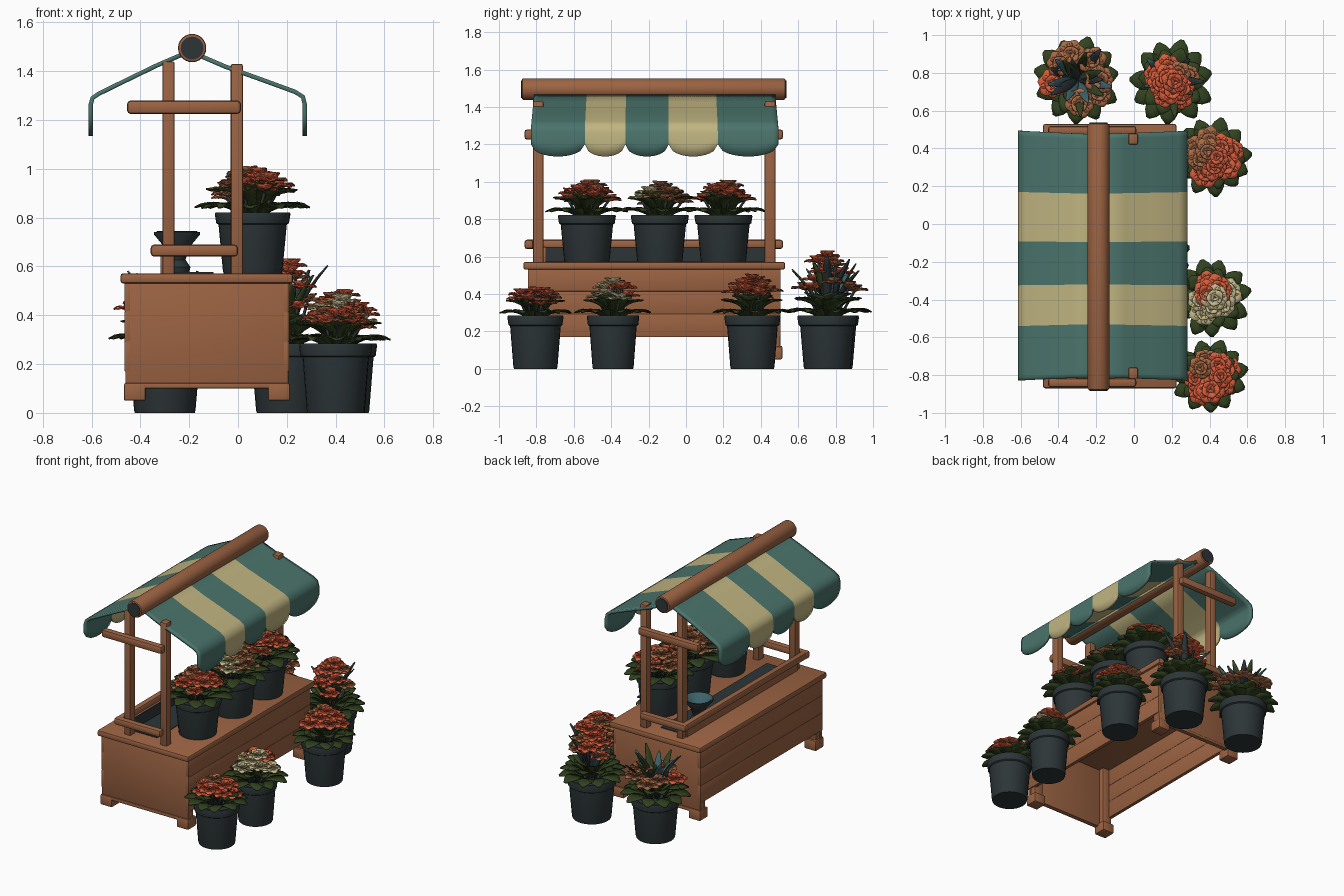
import bpy, bmesh, math, random
from mathutils import Vector

if "Cube" in bpy.data.objects:
    bpy.data.objects.remove(bpy.data.objects["Cube"])
random.seed(4)

COL = {"wood": (.33, .125, .055), "slate pot": (.026, .036, .039), "teal cloth": (.07, .175, .15),
       "cream cloth": (.53, .46, .22), "orange petal": (.68, .11, .045), "brown petal": (.40, .145, .06),
       "leaf green": (.032, .055, .014), "cream petal": (.58, .50, .26), "blue leaf": (.045, .12, .14)}
MAT = {}
for n, c in COL.items():
    MAT[n] = bpy.data.materials.new(n)
    MAT[n].diffuse_color = (*c, 1)


def finish(name, bm, mats, smooth=40):
    me = bpy.data.meshes.new(name)
    bm.to_mesh(me)
    bm.free()
    ob = bpy.data.objects.new(name, me)
    bpy.context.collection.objects.link(ob)
    for m in mats:
        me.materials.append(MAT[m])
    bpy.ops.object.select_all(action='DESELECT')
    ob.select_set(True)
    bpy.context.view_layer.objects.active = ob
    bpy.ops.object.shade_smooth_by_angle(angle=math.radians(smooth))
    return ob


def box(name, x, y, z, mat="wood", bevel=.008):
    """Bevelled box from (min, max) ranges."""
    bm = bmesh.new()
    bmesh.ops.create_cube(bm, size=1)
    for v in bm.verts:
        v.co = [(r[0] + r[1]) / 2 + c * (r[1] - r[0]) for r, c in zip((x, y, z), v.co)]
    if bevel:
        bmesh.ops.bevel(bm, geom=bm.edges[:], offset=bevel, segments=2, affect='EDGES', profile=.5)
    return finish(name, bm, [mat])


def lathe(name, prof, loc, mat, n=28):
    bm = bmesh.new()
    vs = [bm.verts.new((r, 0, z)) for r, z in prof]
    es = [bm.edges.new(p) for p in zip(vs, vs[1:])]
    bmesh.ops.spin(bm, geom=vs + es, axis=(0, 0, 1), cent=(0, 0, 0), angle=math.tau, steps=n)
    bmesh.ops.remove_doubles(bm, verts=bm.verts[:], dist=1e-4)
    bmesh.ops.recalc_face_normals(bm, faces=bm.faces[:])
    bmesh.ops.translate(bm, verts=bm.verts[:], vec=loc)
    return finish(name, bm, [mat])


# ---- counter: open-bottomed box of boards, feet and top
X0, X1, Y0, Y1 = -.465, .21, -.845, .505
for s, x in (("back", (X0, X0 + .025)), ("serving", (X1 - .025, X1))):
    for i in range(3):
        z = .17 + i * .122
        box(f"{s}_side_plank_{i}", x, (Y0, Y1), (z, z + .1225), bevel=.003)
for s, y in (("front", (Y0, Y0 + .025)), ("rear", (Y1 - .025, Y1))):
    box(f"{s}_end_panel", (X0 + .003, X1 - .003), y, (.1, .54), bevel=.004)
    out = -.008 if s == "front" else .008
    box(f"{s}_bottom_strip", (X0, X1), (y[0] + out, y[1] + out), (.1, .122), bevel=.004)
for i, x in enumerate((X0 - .003, X1 - .087)):
    for j, y in enumerate((Y0 - .01, Y1 - .08)):
        box(f"foot_{i}{j}", (x, x + .09), (y, y + .09), (.05, .12))
        box(f"corner_post_{i}{j}", (x + .01, x + .08), (y + .015, y + .075), (.1, .54))
box("counter_top", (-.482, .225), (-.87, .53), (.53, .572), bevel=.012)

# ---- posts and rails
for i, (x, top) in enumerate(((-.285, 1.44), (-.005, 1.43))):
    for j, y in enumerate((-.79, .45)):
        box(f"post_{i}{j}", (x - .025, x + .025), (y - .029, y + .029), (.56, top))
for j, y in enumerate((-.84, .495)):
    box(f"upper_rail_{j}", (-.455, .012), (y - .024, y + .024), (1.225, 1.28), bevel=.015)
    box(f"lower_rail_{j}", (-.358, .0), (y - .024, y + .024), (.64, .69), bevel=.015)
box("back_rail", (-.355, -.31), (-.86, .515), (.64, .69), bevel=.015)
box("back_board", (-.318, -.3), (-.78, .44), (.57, .65), bevel=.003)
box("shelf_liner", (-.3, -.292), (-.75, .42), (.572, .652), "slate pot", 0)
box("counter_liner", (-.3, -.1), (-.75, .42), (.57, .577), "slate pot", 0)


# ---- ridge beam with dark end caps
def rod(name, c, r, length, mat, bev):
    bm = bmesh.new()
    bmesh.ops.create_cone(bm, cap_ends=True, segments=24, radius1=r, radius2=r, depth=length)
    if bev:
        rims = [e for e in bm.edges if abs(e.verts[0].co.z - e.verts[1].co.z) < 1e-4]
        bmesh.ops.bevel(bm, geom=rims, offset=bev, segments=2, affect='EDGES', profile=.5)
    for v in bm.verts:
        v.co = Vector((v.co.x, -v.co.z, v.co.y)) + Vector(c)
    finish(name, bm, [mat])


rod("ridge_beam", (-.188, -.173, 1.495), .058, 1.41, "wood", .01)
for n, y in (("front", -.879), ("rear", .533)):
    rod(n + "_beam_cap", (-.188, y, 1.495), .047, .008, "slate pot", 0)

# ---- striped awning with scalloped valance
stripes = [-.81, -.53, -.32, -.095, .16, .475]
for side, prof in (("left", [(-.19, 1.485), (-.33, 1.425), (-.47, 1.357), (-.57, 1.308), (-.596, 1.29), (-.604, 1.262)]),
                   ("right", [(-.19, 1.478), (-.05, 1.418), (.09, 1.368), (.235, 1.315), (.266, 1.295), (.274, 1.262)])):
    bm = bmesh.new()
    prev = None
    for k in range(5):
        a, b = stripes[k:k + 2]
        for i in range(13):
            if k and i == 0:
                continue
            u = -1 + i / 6
            y = a + (b - a) * (u + 1) / 2
            low = 1.135 + .065 * (1 - math.sqrt(1 - min(1, abs(u)) ** 2))
            pts = prof + [(prof[-1][0], (1.262 + low) / 2), (prof[-1][0], low)]
            # cloth flares slightly at the eaves
            col = [bm.verts.new((x, -.17 + (y + .17) * (1 + .03 * min(1, (1.48 - z) / .2)), z)) for x, z in pts]
            if prev:
                for q in range(len(col) - 1):
                    f = bm.faces.new((prev[q], prev[q + 1], col[q + 1], col[q]))
                    f.material_index = k % 2
            prev = col
    bmesh.ops.recalc_face_normals(bm, faces=bm.faces[:])
    ob = finish(side + "_awning", bm, ["teal cloth", "cream cloth"], 60)
    m = ob.modifiers.new("thickness", 'SOLIDIFY')
    m.thickness, m.offset = .018, 0

# ---- plants
PM = ["leaf green", "orange petal", "brown petal", "cream petal", "blue leaf", "slate pot"]
GREEN, ORANGE, BROWN, CREAM, BLUE, DARK = range(6)


def petal(bm, base, yaw, e0, e1, L, W, mat, fold=.2, n=6):
    """Rounded leaf or petal whose elevation bends from e0 to e1."""
    p, prev = Vector(base), None
    side = Vector((-math.sin(yaw), math.cos(yaw), 0))
    for i in range(n + 1):
        t = i / n
        e = e0 + (e1 - e0) * t
        d = Vector((math.cos(yaw) * math.cos(e), math.sin(yaw) * math.cos(e), math.sin(e)))
        w = W / 2 * math.sin(math.pi * (.06 + .88 * t ** 1.3))
        up = d.cross(side) * fold * w
        row = [bm.verts.new(p + side * w * c + up * abs(c)) for c in (-1, 0, 1)]
        if prev:
            for c in (0, 1):
                bm.faces.new((prev[c], row[c], row[c + 1], prev[c + 1])).material_index = mat
        prev = row
        p = p + d * L / n


def flower(bm, c, r, mat):
    a0 = random.random() * 6
    for n, e0, e1, k in ((7, .35, -.35, 1), (5, .95, .2, .75), (3, 1.3, .7, .5)):
        for i in range(n):
            petal(bm, c, a0 + k + math.tau * i / n, e0, e1, r * k * random.uniform(.9, 1.1), r * .95, mat, .25, 4)


def plant(name, x, y, z, h, rim, reach, top, spread, colour, count=11, hollow=0, spikes=0):
    """Pot, leaf ring and a dome of flowers; colour(angle) picks the petal colour."""
    r = rim / 1.03
    lathe(name + "_pot", [(0, 0), (.79 * r, 0), (.81 * r, .01), (.93 * r, h * .8), (.99 * r, h * .82), (1.03 * r, h * .97),
                          (1.01 * r, h), (.92 * r, h), (.88 * r, h * .88), (0, h * .88)], (x, y, z), "slate pot")
    bm = bmesh.new()
    zr = z + h
    for n, start, e0, e1, lift, k in ((11, .05, .55, -.4, .0, 1), (10, .03, .9, -.1, .02, .85), (8, .02, 1.2, .3, .02, .7)):
        for i in range(n):
            a = math.tau * (i + random.uniform(-.2, .2)) / n + n
            petal(bm, (x + start * math.cos(a), y + start * math.sin(a), zr - .01 + lift), a, e0, e1,
                  (reach - start) * 1.1 * k * random.uniform(.92, 1.05), reach * .48, GREEN)
    for i in range(count):
        t = math.sqrt(hollow ** 2 + (1 - hollow ** 2) * (i + .3) / count)
        a = i * 2.39996
        c = Vector((x + spread * t * math.cos(a), y + spread * t * math.sin(a),
                    top - .03 - (top - zr) * .5 * t * t + random.uniform(-.012, .012)))
        flower(bm, c, random.uniform(.062, .08), colour(a % math.tau))
        # stem
        b = Vector((x + .3 * (c.x - x), y + .3 * (c.y - y), zr - .04))
        ring = [[bm.verts.new(q + Vector((.006 * math.cos(j * 2.1), .006 * math.sin(j * 2.1), 0))) for j in range(3)] for q in (b, c)]
        for j in range(3):
            bm.faces.new((ring[0][j], ring[0][j - 2], ring[1][j - 2], ring[1][j])).material_index = DARK
    for i in range(spikes):
        a = i * 2.39996
        petal(bm, (x, y, zr - .02), a, random.uniform(1.0, 1.4), random.uniform(.7, 1.1),
              (top - zr) * random.uniform(.9, 1.25), .05, (DARK, BLUE, GREEN)[i % 3], .4)
    ob = finish(name + "_foliage", bm, PM, 50)
    m = ob.modifiers.new("thickness", 'SOLIDIFY')
    m.thickness, m.offset = .005, 0


def two(main, alt, angle, width):
    """Main colour, with alt inside a sector around the given angle."""
    return lambda a: alt if math.cos(a - angle) > math.cos(width) else main


# on the counter
plant("counter_front", .06, -.53, .572, .25, .155, .225, 1.0, .125, two(ORANGE, BROWN, math.pi, .8), 13)
plant("counter_middle", .06, -.14, .572, .25, .155, .225, .99, .125, two(BROWN, CREAM, -1.3, .5), 13)
plant("counter_rear", .06, .2, .572, .25, .155, .225, 1.0, .125, two(ORANGE, BROWN, math.pi, .8), 13)
# on the ground
plant("ground_front", .40, -.805, 0, .285, .15, .195, .465, .1, two(ORANGE, BROWN, 2, .7), 9, .55)
plant("ground_second", .41, -.39, 0, .285, .14, .2, .49, .095, two(CREAM, ORANGE, 1.8, 1.1), 9)
plant("ground_third", .42, .355, 0, .285, .15, .2, .5, .11, two(ORANGE, BROWN, 2.5, .9), 10)
plant("ground_rear_right", .2, .755, 0, .285, .16, .215, .62, .1, two(ORANGE, BROWN, .6, .6), 11, 0, 6)
plant("ground_rear_left", -.3, .765, 0, .285, .16, .22, .58, .14, two(BROWN, ORANGE, 3.6, .5), 7, .85, 15)

# ---- small flared bowl on the counter
lathe("bowl", [(0, 0), (.05, 0), (.055, .02), (.035, .05), (.05, .1), (.095, .155), (.095, .165), (.085, .165), (.04, .11), (0, .1)],
      (-.25, .22, .577), "slate pot")
lathe("bowl_lining", [(0, .103), (.039, .113), (.083, .166), (.086, .167)], (-.25, .22, .578), "blue leaf")

for m in bpy.data.materials:
    if m.users and not m.is_grease_pencil:
        m.use_nodes = True
        m.node_tree.nodes["Principled BSDF"].inputs["Base Color"].default_value = m.diffuse_color
